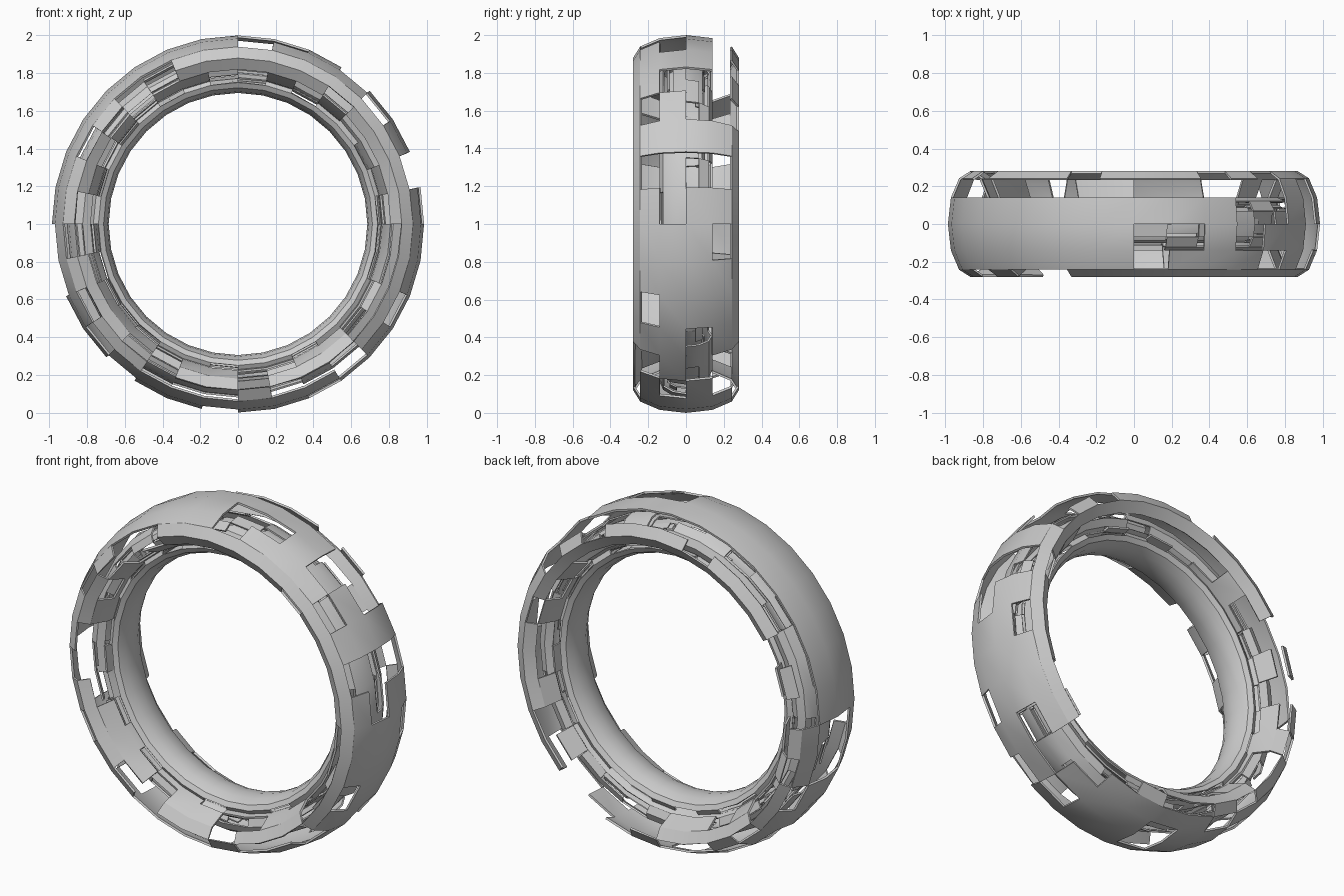
import bpy, bmesh, math, random

if "Cube" in bpy.data.objects:
    bpy.data.objects.remove(bpy.data.objects["Cube"])

random.seed(11)
SEG, SIDES = 32, 12          # steps around the ring, steps around the tube

grey = bpy.data.materials.new("plate_grey")
grey.diffuse_color = (0.6, 0.6, 0.6, 1)
grey.use_nodes = True
grey.node_tree.nodes["Principled BSDF"].inputs["Base Color"].default_value = grey.diffuse_color


def ring_point(i, k, major, radial, width):
    a, p = 2 * math.pi * i / SEG, 2 * math.pi * k / SIDES
    r = major + radial * math.cos(p)
    return (0.987 * r * math.sin(a), width * math.sin(p), 1 + r * math.cos(a))


def shell(name, major, radial, width, gaps, thickness):
    """Tube ring with panels left out; gaps[band] is a set of steps."""
    bm = bmesh.new()
    v = {(i, k): bm.verts.new(ring_point(i, k, major, radial, width))
         for i in range(SEG) for k in range(SIDES)}
    for i in range(SEG):
        for k in range(-6, 6):
            if i in gaps.get(k, ()):
                continue
            n, a, b = (i + 1) % SEG, k % SIDES, (k + 1) % SIDES
            bm.faces.new((v[i, a], v[n, a], v[n, b], v[i, b]))
    bmesh.ops.delete(bm, geom=[q for q in bm.verts if not q.link_faces], context='VERTS')
    mesh = bpy.data.meshes.new(name)
    bm.to_mesh(mesh)
    bm.free()
    mesh.materials.append(grey)
    ob = bpy.data.objects.new(name, mesh)
    bpy.context.collection.objects.link(ob)
    mod = ob.modifiers.new("thickness", 'SOLIDIFY')
    mod.thickness, mod.offset = thickness, -1
    bpy.ops.object.select_all(action='DESELECT')
    ob.select_set(True)
    bpy.context.view_layer.objects.active = ob
    bpy.ops.object.modifier_apply(modifier=mod.name)
    bpy.ops.object.shade_smooth_by_angle(angle=math.radians(25))
    return ob


def scatter(share):
    return {i for i in range(SEG) if random.random() < share}


# Outer armour: tread bands have set openings, the flanks are broken up
outer_gaps = {
    0: {3, 4, 6, 11, 12, 16, 19, 22, 23},
    -1: {0, 1, 3, 6, 7, 13, 16, 19, 22, 23},
    1: {0, 1, 2, 3, 4, 6, 8, 12, 13, 18, 21} | set(range(24, 32)),
    -2: {0, 4, 6, 10, 12, 20},
    2: {2, 4, 12, 13, 14, 16, 17, 19, 22, 24, 26, 30},
    -3: {12, 13, 14, 16, 17, 18, 21, 23, 26, 28, 29},
    3: scatter(0.4) | {12, 13, 14}, -4: scatter(0.4),
    4: scatter(0.55), -5: scatter(0.55),
    5: scatter(0.6), -6: scatter(0.6),
}
shell("outer_armour", 0.88, 0.12, 0.28, outer_gaps, 0.012)

# Middle armour: loose plates showing through the openings
mid_gaps = {k: scatter(0.45) for k in range(-6, 6)}
shell("middle_armour", 0.835, 0.085, 0.14, mid_gaps, 0.01)

# Core: smaller loose plates inside the middle layer
core_gaps = {k: scatter(0.5) for k in range(-6, 6)}
shell("core_plates", 0.84, 0.05, 0.10, core_gaps, 0.008)

# Inner rim: closed towards the hole, broken on the hidden side
rim_gaps = {k: scatter(0.5) for k in (-3, -2, -1, 0, 1, 2)}
shell("inner_rim", 0.75, 0.055, 0.115, rim_gaps, 0.01)
